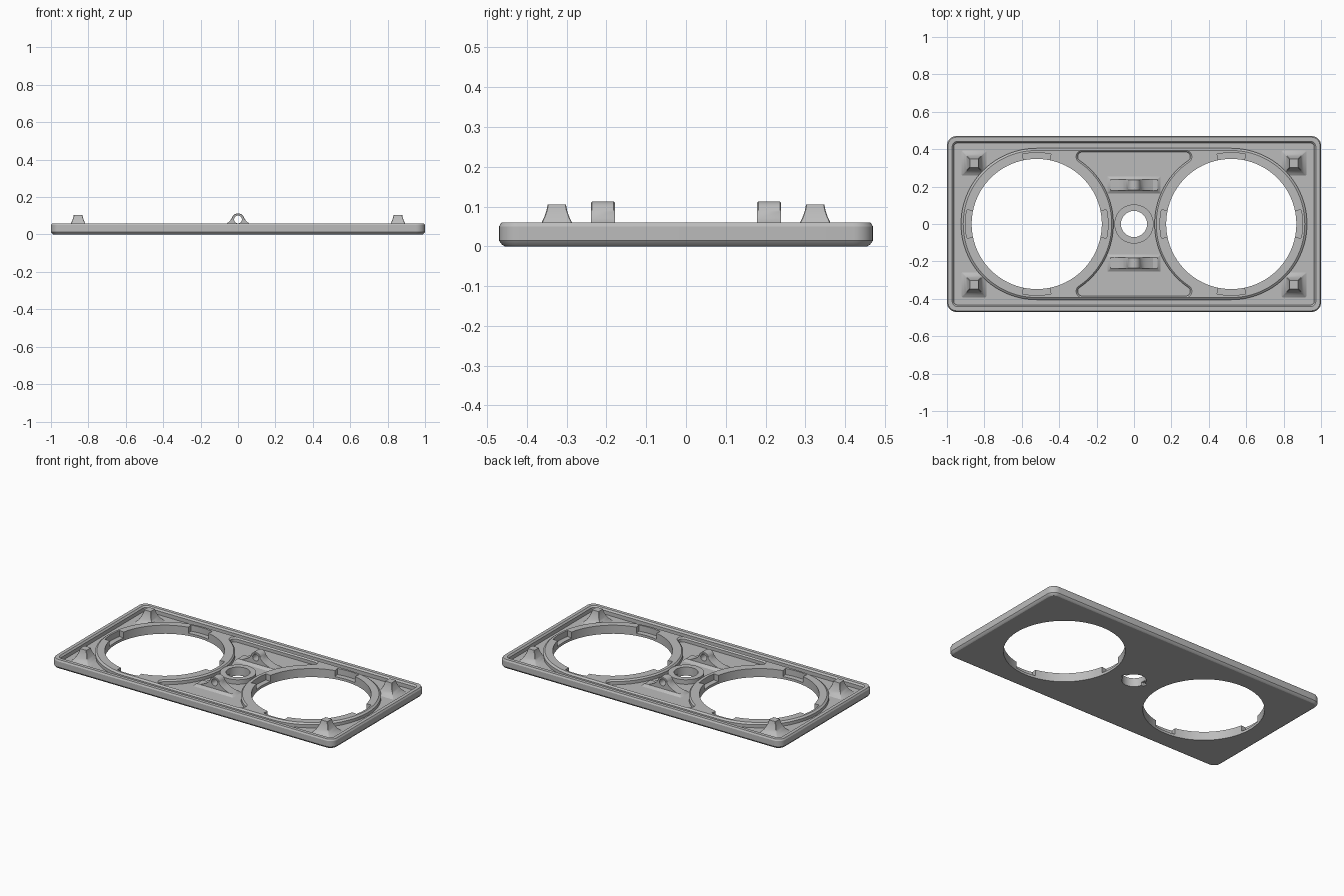
import bpy, bmesh, math
from mathutils import Matrix

if "Cube" in bpy.data.objects:
    bpy.data.objects.remove(bpy.data.objects["Cube"])

FLOOR = 0.026   # height of the recessed floor
TOP = 0.06      # height of the outer lip
HOLE_X = 0.52   # centre of the big openings

grey = bpy.data.materials.new("plain_grey")
grey.diffuse_color = (0.5, 0.5, 0.5, 1)
grey.use_nodes = True
grey.node_tree.nodes["Principled BSDF"].inputs["Base Color"].default_value = grey.diffuse_color


def arc(cx, cy, r, a0, a1, n):
    return [(cx + r * math.cos(a0 + (a1 - a0) * i / n),
             cy + r * math.sin(a0 + (a1 - a0) * i / n)) for i in range(n + 1)]


# Outlines: each returns a function giving the outline shrunk by d
def rounded_rect(hx, hy, r, n=8):
    def f(d):
        x, y, q = hx - d, hy - d, max(r - d, 0.002)
        pts = []
        for k, (sx, sy) in enumerate([(1, 1), (-1, 1), (-1, -1), (1, -1)]):
            pts += arc(sx * (x - q), sy * (y - q), q,
                       k * math.pi / 2, (k + 1) * math.pi / 2, n)
        return pts
    return f


def circle(r, n=96):
    return lambda d: arc(0, 0, r - d, 0, math.tau, n)[:-1]


def hourglass(d):
    # pocket between the two rings, with filleted corners
    y, r, f = 0.385 - d, 0.41 + d, 0.025 - d
    cy = y - f
    cx = HOLE_X - math.sqrt((r + f) ** 2 - cy ** 2)
    q = arc(HOLE_X, 0, r, math.pi, math.atan2(cy, cx - HOLE_X), 28)
    q += arc(cx, cy, f, math.atan2(-cy, HOLE_X - cx), math.pi / 2, 10)[1:]
    return (q + [(-a, b) for a, b in q[::-1]]
            + [(-a, -b) for a, b in q[1:]] + [(a, -b) for a, b in q[:0:-1]])


def loft(name, outline, sections, matrix=Matrix()):
    """Closed solid through (height, inset) sections."""
    bm = bmesh.new()
    rings = [[bm.verts.new((x, y, z)) for x, y in outline(d)] for z, d in sections]
    for a, b in zip(rings, rings[1:]):
        for i in range(len(a)):
            j = (i + 1) % len(a)
            bm.faces.new((a[i], a[j], b[j], b[i]))
    bm.faces.new(rings[0][::-1])
    bm.faces.new(rings[-1])
    bm.transform(matrix)
    bmesh.ops.recalc_face_normals(bm, faces=bm.faces)
    me = bpy.data.meshes.new(name)
    bm.to_mesh(me)
    bm.free()
    me.materials.append(grey)
    ob = bpy.data.objects.new(name, me)
    bpy.context.collection.objects.link(ob)
    return ob


def combine(ob, other, op):
    mod = ob.modifiers.new("bool", 'BOOLEAN')
    mod.operation, mod.solver, mod.object = op, 'EXACT', other
    bpy.context.view_layer.update()
    dg = bpy.context.evaluated_depsgraph_get()
    me = bpy.data.meshes.new_from_object(ob.evaluated_get(dg))
    ob.modifiers.clear()
    ob.data = me
    bpy.data.objects.remove(other)


def finish(ob, angle=28):
    ob.data.shade_smooth()
    ob.data.set_sharp_from_angle(angle=math.radians(angle))


def move(x, y, z=0):
    return Matrix.Translation((x, y, z))


# Plate with softened edges
plate = loft("base_plate", rounded_rect(1.0, 0.47, 0.05),
             [(0, 0.014), (0.004, 0.007), (0.014, 0), (0.05, 0), (TOP, 0.006)])

# Recess inside the outer lip, with a chamfered lip edge
combine(plate, loft("recess", rounded_rect(0.963, 0.433, 0.02),
                    [(FLOOR, 0), (0.05, 0), (0.07, -0.018)]), 'DIFFERENCE')

# Raised oval surround, then the hourglass pocket in its middle
combine(plate, loft("surround", rounded_rect(0.925, 0.405, 0.404, 32),
                    [(0.015, 0), (0.046, 0), (0.055, 0.012)]), 'UNION')
combine(plate, loft("pocket", hourglass,
                    [(FLOOR, 0), (0.046, 0), (0.064, -0.018)]), 'DIFFERENCE')

# Centre boss with bore and two small side slots underneath
combine(plate, loft("boss", circle(0.105, 48),
                    [(0.015, 0), (0.055, 0)]), 'UNION')
combine(plate, loft("bore", circle(0.07, 48),
                    [(-0.02, 0), (0.08, 0)]), 'DIFFERENCE')
combine(plate, loft("bore_slots", rounded_rect(0.085, 0.014, 0.003, 2),
                    [(-0.02, 0), (0.02, 0)]), 'DIFFERENCE')


# Two large openings, each with four notches in the upper wall
def notch(d):
    return arc(0, 0, 0.381, -0.2, 0.2, 12) + arc(0, 0, 0.32, 0.21, -0.21, 4)


for sx in (-1, 1):
    combine(plate, loft("opening", circle(0.348),
                        [(-0.02, 0), (0.08, 0)], move(sx * HOLE_X, 0)), 'DIFFERENCE')
    for k in range(4):
        m = move(sx * HOLE_X, 0) @ Matrix.Rotation(k * math.pi / 2, 4, 'Z')
        combine(plate, loft("notch", notch, [(0.016, 0), (0.08, 0)], m), 'DIFFERENCE')
finish(plate)

# Flared square posts in the corners
for sx in (-1, 1):
    for sy in (-1, 1):
        post = loft("corner_post", rounded_rect(0.068, 0.068, 0.003, 1),
                    [(FLOOR - 0.004, -0.004), (0.034, 0.012), (0.045, 0.022),
                     (0.06, 0.03), (0.075, 0.037), (0.09, 0.042), (0.105, 0.045)],
                    move(sx * 0.855, sy * 0.325))
        finish(post, 35)


# Bell-shaped lugs with a cross hole and a flared foot
def bell(d):
    h = arc(0, 0.078, 0.035 - d, math.pi / 2, math.radians(15), 10)
    h += [(0.045, 0.07), (0.06, 0.059), (0.08, 0.049), (0.105, 0.039), (0.14, 0.022)]
    return h + [(-x, z) for x, z in h[:0:-1]]


stand = Matrix.Rotation(math.pi / 2, 4, 'X')
for sy in (-1, 1):
    m = move(0, sy * 0.209) @ stand
    lug = loft("lug", bell, [(-0.03, 0.003), (-0.027, 0), (0.027, 0), (0.03, 0.003)], m)
    combine(lug, loft("lug_hole", circle(0.021, 32), [(-0.1, 0), (0.1, 0)],
                      m @ move(0, 0.08)), 'DIFFERENCE')
    finish(lug)
    finish(loft("lug_foot", rounded_rect(0.142, 0.046, 0.003, 1),
                [(FLOOR - 0.004, 0), (FLOOR, 0), (0.04, 0.016)], move(0, sy * 0.209)))
